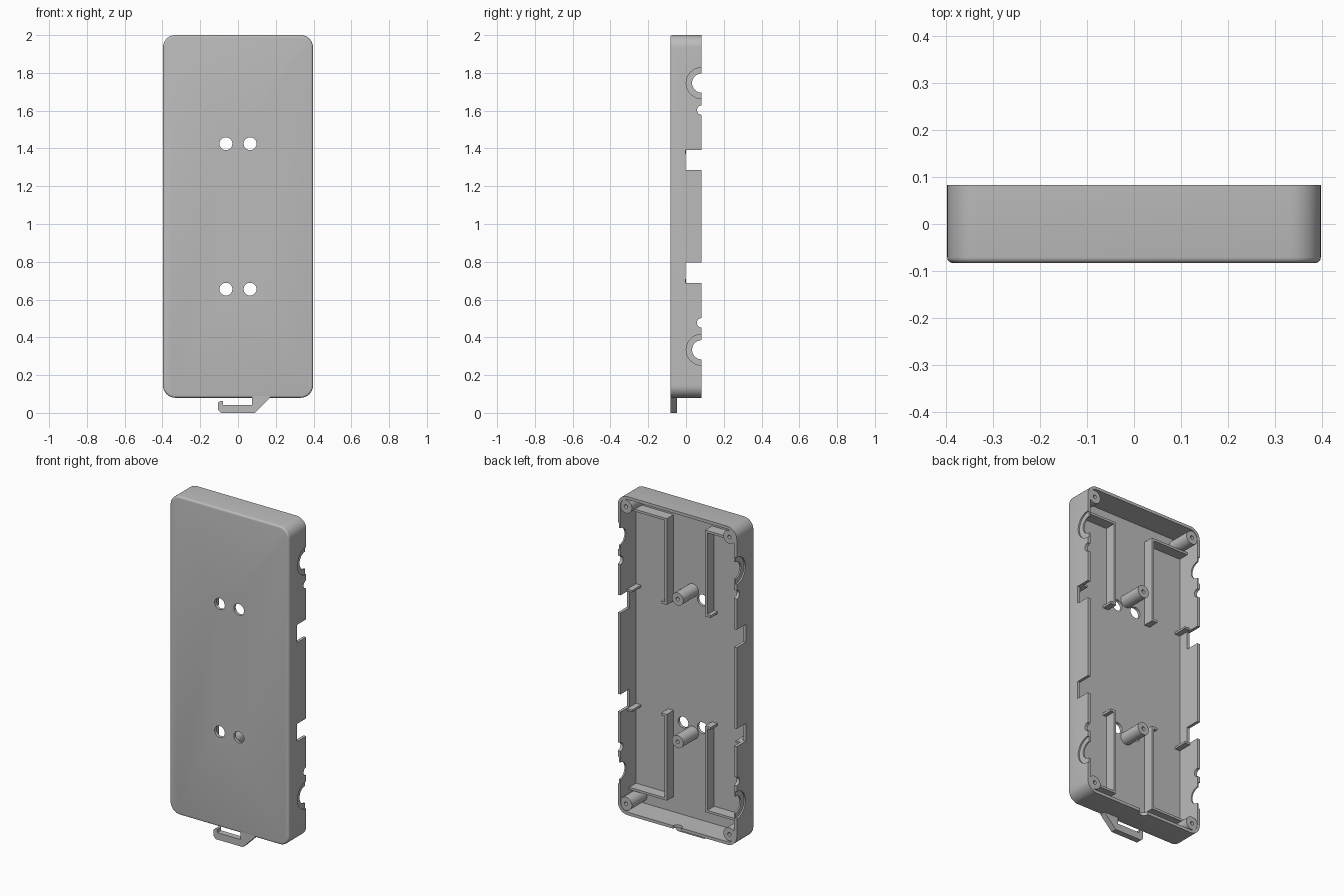
import bpy, bmesh
from math import sin, cos, pi, radians
from mathutils import Matrix, Vector

default = bpy.data.objects.get("Cube")
if default:
    bpy.data.objects.remove(default)

grey = bpy.data.materials.new("plain_grey")
grey.use_nodes = True
colour = (0.5, 0.5, 0.5, 1)
grey.diffuse_color = colour
grey.node_tree.nodes["Principled BSDF"].inputs["Base Color"].default_value = colour

W, FRONT, BACK = 0.397, -0.083, 0.083   # half width and depth limits
BOTTOM, TOP = 0.08, 2.0
MID = (BOTTOM + TOP) / 2
WALL = 0.018
FLOOR = FRONT + WALL


def finish(name, bm):
    bmesh.ops.recalc_face_normals(bm, faces=bm.faces)
    mesh = bpy.data.meshes.new(name)
    bm.to_mesh(mesh)
    bm.free()
    mesh.materials.append(grey)
    obj = bpy.data.objects.new(name, mesh)
    bpy.context.collection.objects.link(obj)
    return obj


def prism(name, pts, y0, y1, bevel=0):
    """Extrude an x-z outline from y0 to y1, rounding the y0 rim if asked."""
    bm = bmesh.new()
    face = bm.faces.new([bm.verts.new((x, y0, z)) for x, z in pts])
    rim = list(face.edges)
    new = bmesh.ops.extrude_face_region(bm, geom=[face], use_keep_orig=True)["geom"]
    moved = [v for v in new if isinstance(v, bmesh.types.BMVert)]
    bmesh.ops.translate(bm, verts=moved, vec=(0, y1 - y0, 0))
    if bevel:
        bmesh.ops.recalc_face_normals(bm, faces=bm.faces)
        bmesh.ops.bevel(bm, geom=rim, offset=bevel, segments=4,
                        profile=0.5, affect="EDGES")
    return finish(name, bm)


def rounded_rect(half_w, z0, z1, r, steps=10):
    pts = []
    corners = [(half_w - r, z1 - r), (r - half_w, z1 - r),
               (r - half_w, z0 + r), (half_w - r, z0 + r)]
    for q, (cx, cz) in enumerate(corners):
        for i in range(steps + 1):
            a = (q + i / steps) * pi / 2
            pts.append((cx + r * cos(a), cz + r * sin(a)))
    return pts


def box(name, x0, x1, y0, y1, z0, z1):
    return prism(name, [(x0, z0), (x1, z0), (x1, z1), (x0, z1)], y0, y1)


def rod(name, centre, r, length, axis):
    bm = bmesh.new()
    turn = Vector((0, 0, 1)).rotation_difference(Vector(axis)).to_matrix().to_4x4()
    bmesh.ops.create_cone(bm, cap_ends=True, segments=40, radius1=r, radius2=r,
                          depth=length, matrix=Matrix.Translation(centre) @ turn)
    return finish(name, bm)


def post(name, x, z, r, hole, y1):
    """Round post rising from the floor with a blind screw hole."""
    bm = bmesh.new()
    prof = [(r, FLOOR - 0.005), (r, y1), (hole, y1), (hole, y1 - 0.09), (0, y1 - 0.09)]
    vs = [bm.verts.new((x + d, y, z)) for d, y in prof]
    es = [bm.edges.new(p) for p in zip(vs, vs[1:])]
    bmesh.ops.spin(bm, geom=vs + es, cent=(x, 0, z), axis=(0, 1, 0),
                   angle=2 * pi, steps=32)
    bmesh.ops.remove_doubles(bm, verts=bm.verts, dist=0.0001)
    return finish(name, bm)


def cut(obj, cutter):
    cutter.hide_render = True
    mod = obj.modifiers.new("cut", "BOOLEAN")
    mod.operation, mod.solver, mod.object = "DIFFERENCE", "EXACT", cutter
    bpy.context.view_layer.objects.active = obj
    bpy.ops.object.modifier_apply(modifier=mod.name)
    bpy.data.objects.remove(cutter)


# Hollow case, open at the back
case = prism("case_shell", rounded_rect(W, BOTTOM, TOP, 0.065), FRONT, BACK, 0.012)
cut(case, prism("cavity", rounded_rect(W - WALL, BOTTOM + WALL, TOP - WALL, 0.047),
                FLOOR, BACK + 0.1))

smooth = [case]
for end, s in (("upper", 1), ("lower", -1)):
    # Mounting holes through the front panel
    for x in (-0.064, 0.064):
        cut(case, rod("panel_hole", (x, FRONT, MID + s * 0.385), 0.034, 0.1, (0, 1, 0)))
    # Cable openings through both long walls
    big_z = MID + s * 0.706
    cut(case, rod("cable_hole", (0, BACK, big_z), 0.051, 1, (1, 0, 0)))
    cut(case, rod("small_hole", (0, BACK, MID + s * 0.563), 0.025, 1, (1, 0, 0)))
    za, zb = sorted((MID + s * 0.245, MID + s * 0.352))
    cut(case, box("slot", -0.5, 0.5, -0.003, 0.2, za, zb))

    # Central post
    smooth.append(post(end + "_centre_post", 0, MID + s * 0.43, 0.038, 0.011, BACK - 0.003))

    for side, m in (("left", 1), ("right", -1)):
        tag = end + "_" + side
        # Shallow round recess outside each cable opening
        cut(case, rod("recess", (m * 0.5, BACK, big_z), 0.082, 0.224, (1, 0, 0)))
        # Corner screw boss
        smooth.append(post(tag + "_corner_boss", m * 0.345, MID + s * 0.896,
                           0.04, 0.011, BACK - 0.003))
        # Bent inner rib: end wall, long wall and small outward foot
        i, o, hook = 0.128, W - WALL + 0.005, 0.165
        near, far, t = 0.33, 0.85, 0.014
        outline = [(i, near), (hook, near), (hook, near + t), (i + t, near + t),
                   (i + t, far - t), (o, far - t), (o, far), (i, far)]
        prism(tag + "_inner_rib", [(m * x, MID + s * z) for x, z in outline],
              FLOOR - 0.005, 0.0)
        # Small tab beside the side slot
        za, zb = sorted((MID + s * 0.354, MID + s * 0.366))
        xa, xb = sorted((m * 0.345, m * (W - 0.01)))
        box(tag + "_slot_tab", xa, xb, FLOOR - 0.005, 0.02, za, zb)

# Cord notch in the bottom wall
cut(case, rod("cord_notch", (0, BACK, BOTTOM), 0.028, 0.1, (0, 0, 1)))

# Hooked clip under the case
clip = [(0.075, 0.095), (0.075, 0.042), (-0.08, 0.042), (-0.08, 0.062), (-0.092, 0.064),
        (-0.105, 0.054), (-0.105, 0.015), (-0.09, 0), (0.09, 0), (0.17, 0.08), (0.17, 0.095)]
prism("hook_clip", clip, FRONT + 0.0005, -0.047)

# Smooth the rounded parts and keep their edges crisp
bpy.ops.object.select_all(action="DESELECT")
for obj in smooth:
    obj.select_set(True)
bpy.context.view_layer.objects.active = case
bpy.ops.object.shade_smooth_by_angle(angle=radians(30))
